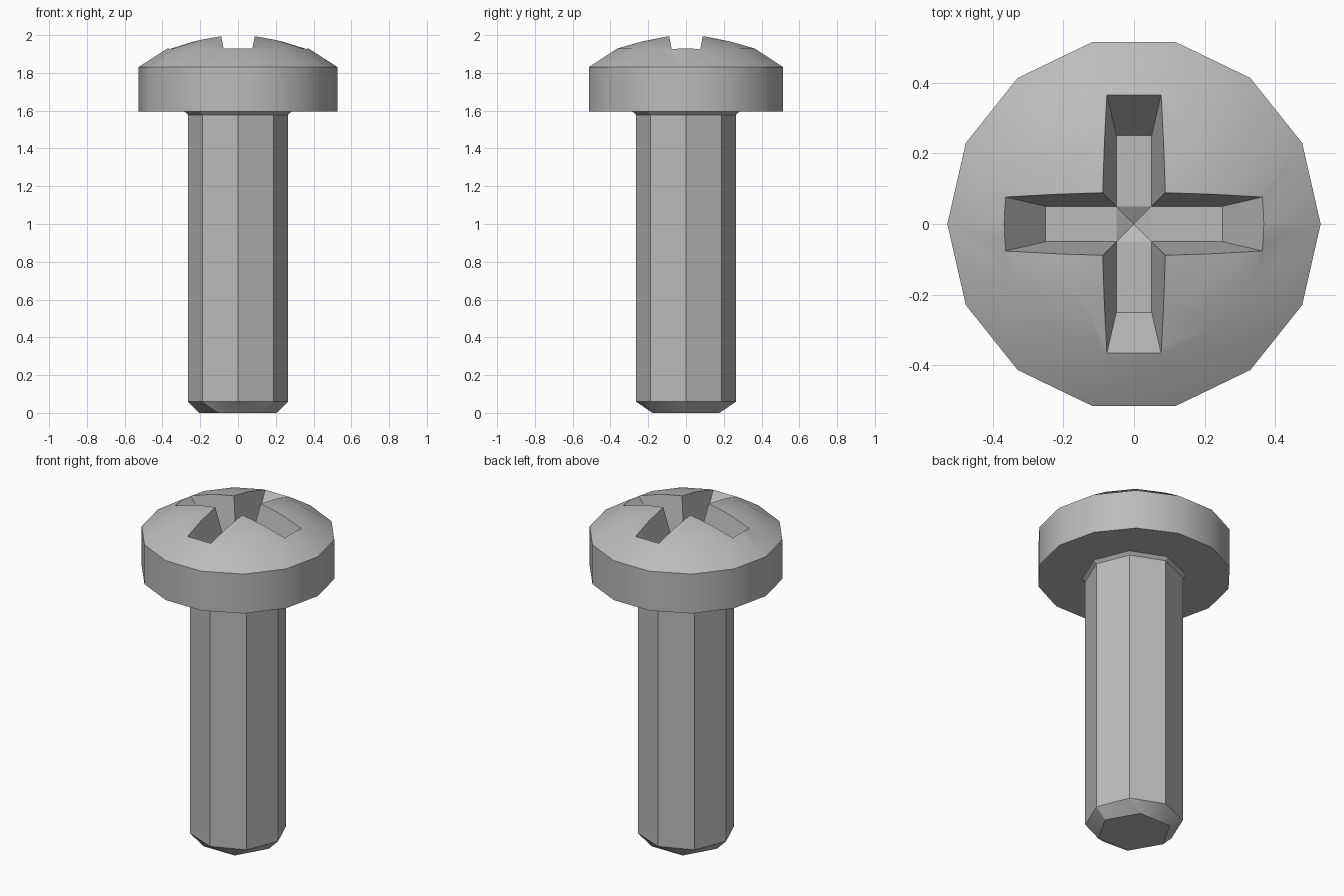
import bpy, bmesh
from math import cos, sin, pi, radians

cube = bpy.data.objects.get("Cube")
if cube:
    bpy.data.objects.remove(cube, do_unlink=True)

steel = bpy.data.materials.new("grey_steel")
steel.use_nodes = True
steel.diffuse_color = (0.5, 0.5, 0.5, 1)
steel.node_tree.nodes["Principled BSDF"].inputs["Base Color"].default_value = (0.5, 0.5, 0.5, 1)


def ring(bm, sides, radius, z):
    return [bm.verts.new((radius * cos(2 * pi * i / sides), radius * sin(2 * pi * i / sides), z))
            for i in range(sides)]


def bridge(bm, low, high):
    n = len(low)
    for i in range(n):
        j = (i + 1) % n
        bm.faces.new((low[i], low[j], high[j], high[i]))


def finish(bm, name):
    bmesh.ops.recalc_face_normals(bm, faces=bm.faces)
    mesh = bpy.data.meshes.new(name)
    bm.to_mesh(mesh)
    bm.free()
    mesh.materials.append(steel)
    obj = bpy.data.objects.new(name, mesh)
    bpy.context.collection.objects.link(obj)
    return obj


def lathe(bm, sides, profile):
    rings = [ring(bm, sides, r, z) for r, z in profile]
    for low, high in zip(rings, rings[1:]):
        bridge(bm, low, high)
    return rings


def smooth(obj, angle):
    bpy.ops.object.select_all(action='DESELECT')
    obj.select_set(True)
    bpy.context.view_layer.objects.active = obj
    bpy.ops.object.shade_smooth_by_angle(angle=radians(angle))


# Domed head with straight rim
bm = bmesh.new()
rings = lathe(bm, 14, [(0.528, 1.595), (0.528, 1.83), (0.375, 1.928), (0.25, 1.967), (0.09, 2.002)])
bm.faces.new(rings[0])
apex = bm.verts.new((0, 0, 2.01))
top = rings[-1]
for i in range(14):
    bm.faces.new((top[i], top[(i + 1) % 14], apex))
head = finish(bm, "head")

# Tapered cross-shaped cutter with a shallow pit at its centre
FLOOR = 1.78


def cross(bm, z):
    w, reach = 0.05 + 0.18 * (z - FLOOR), 0.25 + 0.78 * (z - FLOOR)
    points = []
    for k in range(4):
        c, s = round(cos(k * pi / 2)), round(sin(k * pi / 2))
        for x, y in ((w, -w), (reach, -w), (reach, w)):
            points.append(bm.verts.new((x * c - y * s, x * s + y * c, z)))
    return points


bm = bmesh.new()
low, high = cross(bm, FLOOR), cross(bm, 2.06)
bridge(bm, low, high)
bm.faces.new(high)
pit = bm.verts.new((0, 0, FLOOR - 0.03))
for k in range(0, 12, 3):
    inner = low[(k + 3) % 12]
    bm.faces.new((low[k], low[k + 1], low[k + 2], inner))
    bm.faces.new((low[k], inner, pit))
cutter = finish(bm, "recess_cutter")
cutter.hide_render = True

cut = head.modifiers.new("cross_recess", 'BOOLEAN')
cut.operation = 'DIFFERENCE'
cut.solver = 'EXACT'
cut.object = cutter
bpy.context.view_layer.objects.active = head
bpy.ops.object.modifier_apply(modifier=cut.name)
bpy.data.objects.remove(cutter, do_unlink=True)
smooth(head, 30)

# Octagonal shank with a small flare below the head
bm = bmesh.new()
rings = lathe(bm, 8, [(0.265, 0.06), (0.265, 1.578), (0.285, 1.597)])
bm.faces.new(rings[-1])

# Chamfered tip narrowing to a hexagon
tip = ring(bm, 6, 0.205, 0)
hull = bmesh.ops.convex_hull(bm, input=rings[0] + tip)
cap = [f for f in bm.faces if all(abs(v.co.z - 0.06) < 1e-4 for v in f.verts)]
bmesh.ops.delete(bm, geom=cap, context='FACES_ONLY')
bmesh.ops.dissolve_limit(bm, angle_limit=radians(1), verts=bm.verts[:], edges=bm.edges[:])
shank = finish(bm, "shank")
smooth(shank, 30)
